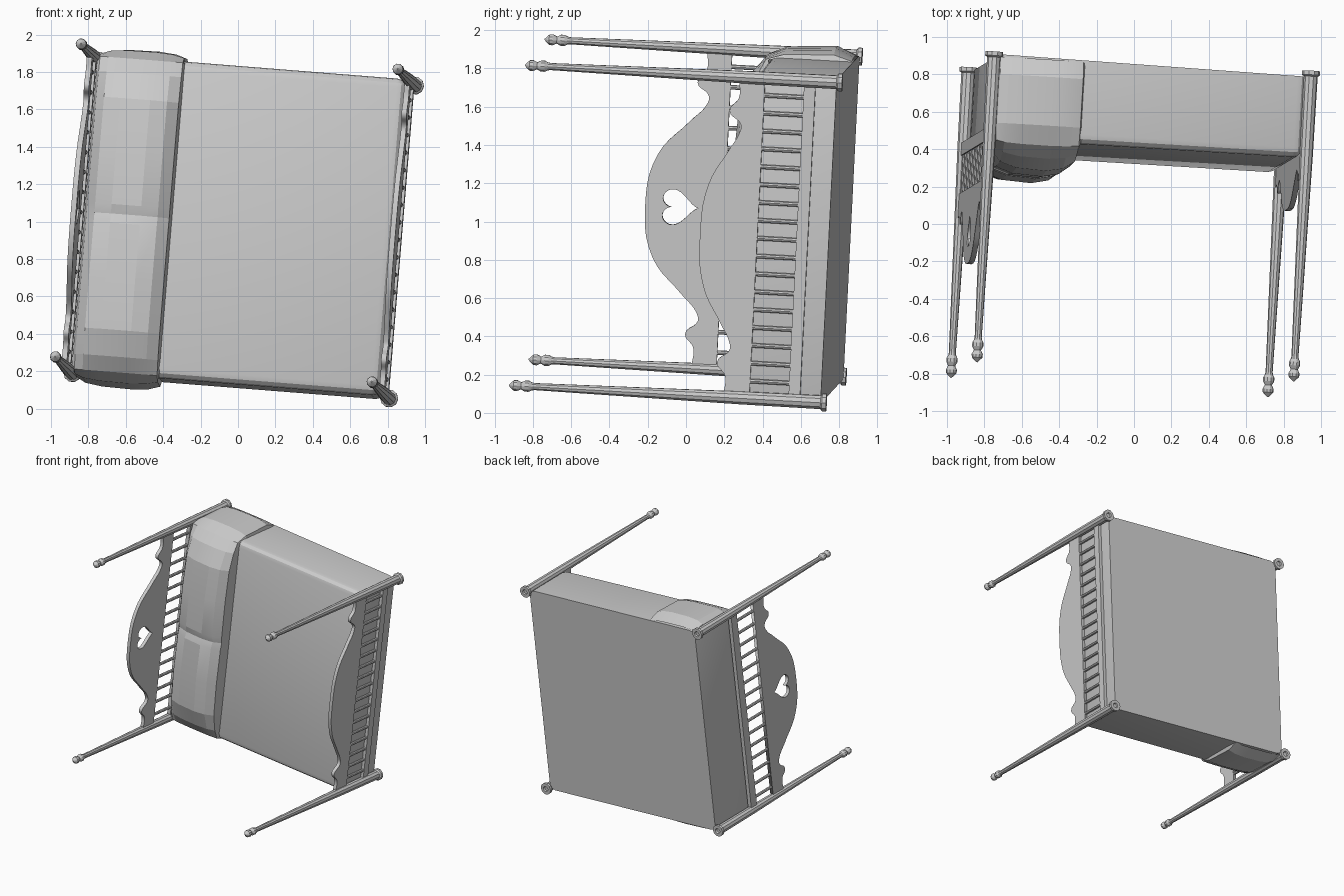
import bpy, bmesh
from math import sin, cos, pi
from mathutils import Matrix, Vector

cube = bpy.data.objects.get("Cube")
if cube:
    bpy.data.objects.remove(cube, do_unlink=True)

# One plain grey for the whole bed
grey = bpy.data.materials.new("plain_grey")
grey.use_nodes = True
COLOR = (0.6, 0.6, 0.6, 1)
grey.diffuse_color = COLOR
grey.node_tree.nodes["Principled BSDF"].inputs["Base Color"].default_value = COLOR

# Bed frame: x = head to foot, y = across, z = up the posts; the bed lies on its side
up = Vector((-0.093, -1.645, 0.09)).normalized()
along = Vector((1.695, -0.10, -0.135))
along = (along - up * along.dot(up)).normalized()
across = up.cross(along)
FRAME = Matrix((along, across, up)).transposed().to_4x4()
FRAME.translation = (0.031, 0.8275, 0.9575)

HALF_L, HALF_W = 0.851, 0.84
FOOT_X = 0.84


def add_mesh(name, mesh, smooth=None):
    mesh.transform(FRAME)
    mesh.materials.clear()
    mesh.materials.append(grey)
    ob = bpy.data.objects.new(name, mesh)
    bpy.context.collection.objects.link(ob)
    if smooth:
        bpy.ops.object.select_all(action="DESELECT")
        ob.select_set(True)
        bpy.context.view_layer.objects.active = ob
        bpy.ops.object.shade_smooth_by_angle(angle=smooth)


def from_bmesh(name, bm, smooth=None):
    bmesh.ops.recalc_face_normals(bm, faces=bm.faces)
    mesh = bpy.data.meshes.new(name)
    bm.to_mesh(mesh)
    bm.free()
    add_mesh(name, mesh, smooth)


def box_into(bm, center, size):
    m = Matrix.Translation(center) @ Matrix.Diagonal((*size, 1))
    bmesh.ops.create_cube(bm, size=1, matrix=m)


def loft(bm, rows, closed):
    rows = [[bm.verts.new(p) for p in row] for row in rows]
    n = len(rows[0])
    for a, b in zip(rows, rows[1:]):
        for i in range(n if closed else n - 1):
            j = (i + 1) % n
            bm.faces.new((a[i], a[j], b[j], b[i]))
    return rows


# Turned posts with a foot disc and a finial
POST = [(0.018, 0.012), (0.022, 0), (0.048, 0), (0.048, 0.022), (0.037, 0.03),
        (0.035, 0.45), (0.019, 1.53), (0.022, 1.545), (0.03, 1.56), (0.03, 1.58),
        (0.019, 1.6), (0.03, 1.622), (0.028, 1.64), (0.013, 1.655), (0.003, 1.665)]


def post(name, x, y, sides=10):
    bm = bmesh.new()
    rings = [[(x + r * cos(2 * pi * i / sides), y + r * sin(2 * pi * i / sides), z)
              for i in range(sides)] for r, z in POST]
    rows = loft(bm, rings, True)
    bm.faces.new(rows[0])
    bm.faces.new(rows[-1])
    from_bmesh(name, bm)


for end, x in (("head", -HALF_L), ("foot", HALF_L)):
    for side, y in (("upper", HALF_W), ("lower", -HALF_W)):
        post(f"{end}_post_{side}", x, y)


# Arched end panels with scalloped shoulders
def spline(curve, pts, sharp):
    sp = curve.splines.new("BEZIER")
    sp.bezier_points.add(len(pts) - 1)
    sp.use_cyclic_u = True
    for i, (p, c) in enumerate(zip(sp.bezier_points, pts)):
        p.co = (*c, 0)
        kind = "VECTOR" if i in sharp else "AUTO"
        p.handle_left_type = p.handle_right_type = kind


def panel(name, x, bottom, valley, rise, heart_z=None):
    arch = [(0.27, 0.83), (0.455, 0.3), (0.547, 0.03)]
    half = [(w, valley + t * rise) for w, t in arch]
    half += [(w, valley + t) for w, t in
             ((0.59, 0), (0.66, 0.063), (0.73, 0.017), (0.82, 0.02))]
    half.append((0.82, bottom))
    pts = [(0, valley + rise)] + half + [(-w, u) for w, u in reversed(half)]
    n = len(half)
    curve = bpy.data.curves.new(name, "CURVE")
    curve.dimensions = "2D"
    curve.fill_mode = "BOTH"
    curve.resolution_u = 5
    curve.extrude = 0.014
    spline(curve, pts, {n - 1, n, n + 1, n + 2})
    if heart_z:
        heart = []
        for i in range(24):
            t = 2 * pi * i / 24
            heart.append((0.0058 * 16 * sin(t) ** 3, heart_z + 0.0065 * (
                13 * cos(t) - 5 * cos(2 * t) - 2 * cos(3 * t) - cos(4 * t))))
        spline(curve, heart, {0, 12})
    tmp = bpy.data.objects.new(name + "_curve", curve)
    bpy.context.collection.objects.link(tmp)
    bpy.context.view_layer.update()
    deps = bpy.context.evaluated_depsgraph_get()
    mesh = bpy.data.meshes.new_from_object(tmp.evaluated_get(deps))
    bpy.data.objects.remove(tmp, do_unlink=True)
    # stand the flat outline up across the bed
    mesh.transform(Matrix(((0, 0, 1, x), (1, 0, 0, 0), (0, 1, 0, 0), (0, 0, 0, 1))))
    add_mesh(name, mesh)


panel("headboard_panel", -HALF_L, 0.68, 0.79, 0.305, 0.925)
panel("footboard_panel", FOOT_X, 0.405, 0.52, 0.185)


# Rails and spindles under each panel
def spindles(name, x, low, high, count=17):
    bm = bmesh.new()
    for i in range(count):
        y = -0.75 + 1.5 * i / (count - 1)
        m = Matrix.Translation((x, y, (low + high) / 2))
        bmesh.ops.create_cone(bm, cap_ends=True, segments=8, radius1=0.012,
                              radius2=0.012, depth=high - low + 0.02, matrix=m)
    from_bmesh(name, bm)


def rail(name, x, low, high):
    bm = bmesh.new()
    box_into(bm, (x, 0, (low + high) / 2), (0.032, 2 * HALF_W, high - low))
    from_bmesh(name, bm)


spindles("head_spindles", -HALF_L, 0.475, 0.68, 15)
rail("head_rail", -HALF_L, 0.405, 0.475)
spindles("foot_spindles", FOOT_X, 0.2, 0.405)
rail("foot_rail", FOOT_X, 0.14, 0.2)

# Mattress block with soft upper edges and a crisp underside rising to the foot
bm = bmesh.new()
box_into(bm, (0.005, 0, 0.238), (1.65, 1.70, 0.452))
for v in bm.verts:
    if v.co.z < 0.1 and v.co.x > 0:
        v.co.z += 0.02
soft = [e for e in bm.edges if max(v.co.z for v in e.verts) > 0.3]
bmesh.ops.bevel(bm, geom=soft, offset=0.05, segments=3, profile=0.5, affect="EDGES")
from_bmesh("mattress", bm, 0.5)

# Folded cover wrapped over two pillows at the head
SECTION = [(0, 0.602), (0.05, 0.617), (0.35, 0.625), (0.62, 0.608), (0.76, 0.55),
           (0.84, 0.485), (0.89, 0.38), (0.907, 0.12), (0.86, 0.025)]
STATIONS = [(-0.83, 0), (-0.815, 0.4), (-0.77, 0.76), (-0.68, 0.95), (-0.52, 1),
            (-0.43, 0.88), (-0.37, 0.6), (-0.36, 0)]
outline = [(-w, u) for w, u in reversed(SECTION[1:])] + SECTION


def cover_row(x, k):
    row = []
    for w, u in outline:
        w0, u0 = max(-0.84, min(0.84, w)), min(0.46, u)
        row.append((x, w0 + (w - w0) * k, u0 + (u - u0) * k))
    return row


bm = bmesh.new()
loft(bm, [cover_row(x, k) for x, k in STATIONS], False)
from_bmesh("folded_cover", bm, 0.25)
